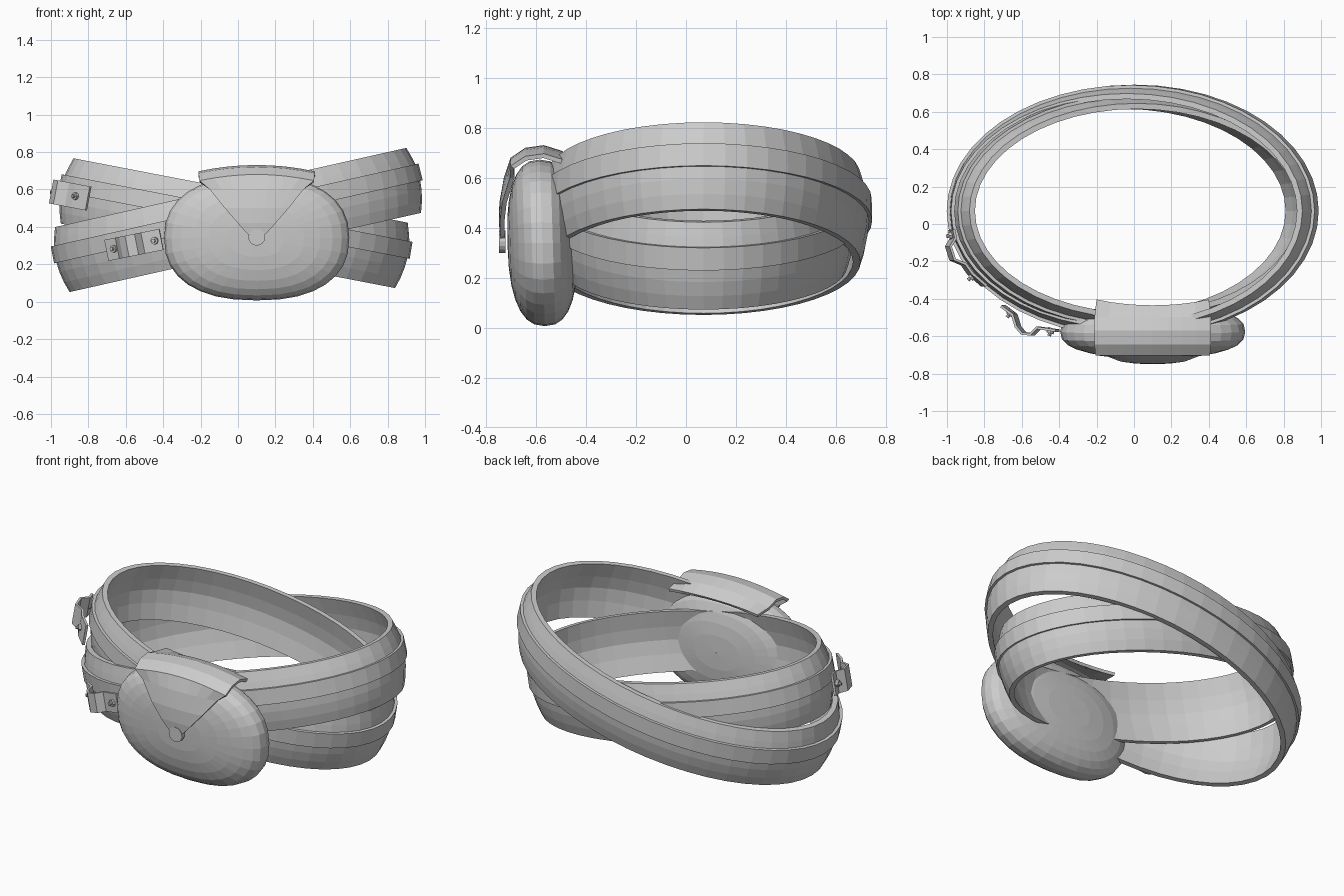
import bpy, bmesh, math
from mathutils import Vector, Matrix

if "Cube" in bpy.data.objects:
    bpy.data.objects.remove(bpy.data.objects["Cube"])


def make(name, verts, faces, thick=0.0):
    me = bpy.data.meshes.new(name)
    me.from_pydata([tuple(v) for v in verts], [], faces)
    bm = bmesh.new()
    bm.from_mesh(me)
    bmesh.ops.recalc_face_normals(bm, faces=bm.faces)
    bm.to_mesh(me)
    bm.free()
    ob = bpy.data.objects.new(name, me)
    bpy.context.collection.objects.link(ob)
    if thick:
        mod = ob.modifiers.new("thickness", 'SOLIDIFY')
        mod.thickness = thick
        mod.offset = 0
    return ob


def grid_faces(rows, cols, wrap_r=False, wrap_c=False):
    return [(i * cols + j, i * cols + (j + 1) % cols,
             (i + 1) % rows * cols + (j + 1) % cols, (i + 1) % rows * cols + j)
            for i in range(rows if wrap_r else rows - 1)
            for j in range(cols if wrap_c else cols - 1)]


# belt cross-section: (radial offset, height), with a raised strip
BELT = [(0, -.178), (.018, -.12), (.03, -.06), (.034, -.01), (.047, -.01), (.045, .082),
        (.028, .082), (.018, .12), (0, .178), (-.03, .178), (-.008, .08), (.002, 0), (-.008, -.08),
        (-.03, -.178)]


def belt(name, cx, cz, rx, tilt, n=48):
    rot = Matrix.Rotation(tilt, 3, 'Y')
    verts = []
    for i in range(n):
        a = 2 * math.pi * i / n
        for d, v in BELT:
            p = Vector(((rx + d) * math.cos(a), (rx - .335 + d) * math.sin(a), v))
            verts.append(rot @ p + Vector((cx, .07, cz)))
    make(name, verts, grid_faces(n, len(BELT), True, True))


belt("outer_belt", 0, .437, .963, math.radians(-12.7))
belt("inner_belt", -.02, .42, .91, math.radians(10.9))


# pouch: flattened superellipsoid, rings around the y axis
def spow(v, p):
    return math.copysign(abs(v) ** p, v)


N, R, e = 32, 14, 2 / 2.35
verts = []
for i in range(R + 1):
    t = -math.pi / 2 + math.pi * i / R
    r, y = spow(math.cos(t), .8), spow(math.sin(t), .8)
    r = max(r, .001)
    for j in range(N):
        a = 2 * math.pi * j / N
        z = .333 * r * spow(math.sin(a), e)
        verts.append((.1 + .495 * r * spow(math.cos(a), e), -.575 + .14 * y - .03 * z, .34 + z))
make("pouch", verts, grid_faces(R + 1, N, False, True))

# flap: bent sheet tapering to the button, (y, z, half width)
PATH = [(-.44, .655, .30), (-.5, .70, .31), (-.57, .722, .31), (-.64, .712, .31), (-.695, .675, .305),
        (-.72, .60, .25), (-.738, .50, .17), (-.74, .42, .10), (-.735, .37, .055), (-.732, .34, .02)]
verts, C = [], 9
for y, z, w in PATH:
    front = z < .66
    for k in range(C):
        u = -1 + 2 * k / (C - 1)
        dx = u * w
        drop = .35 * dx * dx
        verts.append((.1 + dx, y + (drop * 1.1 if front else 0), z - (0 if front else drop)))
make("flap", verts, grid_faces(len(PATH), C), .018)


def cylinder(name, loc, axis, r, h, n=12):
    bm = bmesh.new()
    m = Matrix.Translation(loc) @ Vector(axis).to_track_quat('Z', 'Y').to_matrix().to_4x4()
    bmesh.ops.create_cone(bm, cap_ends=True, segments=n, radius1=r, radius2=r, depth=h, matrix=m)
    me = bpy.data.meshes.new(name)
    bm.to_mesh(me)
    bm.free()
    ob = bpy.data.objects.new(name, me)
    bpy.context.collection.objects.link(ob)


cylinder("flap_button", (.1, -.735, .345), (0, -1, 0), .045, .025, 16)


# small loop straps with a stud at each end
def loop_strap(name, pts, z0, slope, width, studs):
    side = Vector((-slope, 0, 1)).normalized() * width / 2
    verts = []
    for x, y in pts:
        c = Vector((x, y, z0 + slope * (x - pts[0][0])))
        verts += [c - side, c + side]
    make(name, verts, grid_faces(len(pts), 2), .014)
    for x, y, ax, ay in studs:
        z = z0 + slope * (x - pts[0][0])
        cylinder(name + "_stud", (x, y, z), (ax, ay, 0), .02, .03, 8)
        cylinder(name + "_stud_tip", (x + .015 * ax, y + .015 * ay, z), (ax, ay, 0), .01, .03, 8)


loop_strap("side_loop", [(-.975, -.03), (-.965, -.075), (-.992, -.12), (-.97, -.19), (-.91, -.215),
                         (-.875, -.265), (-.80, -.33)], .585, -.19, .13,
           [(-.975, -.06, -.95, -.2), (-.865, -.28, -.75, -.65)])
loop_strap("front_loop", [(-.70, -.44), (-.64, -.485), (-.62, -.55), (-.59, -.585), (-.545, -.59),
                          (-.51, -.555), (-.41, -.57)], .275, .2, .115,
           [(-.66, -.475, -.6, -.8), (-.445, -.57, -.3, -.95)])
